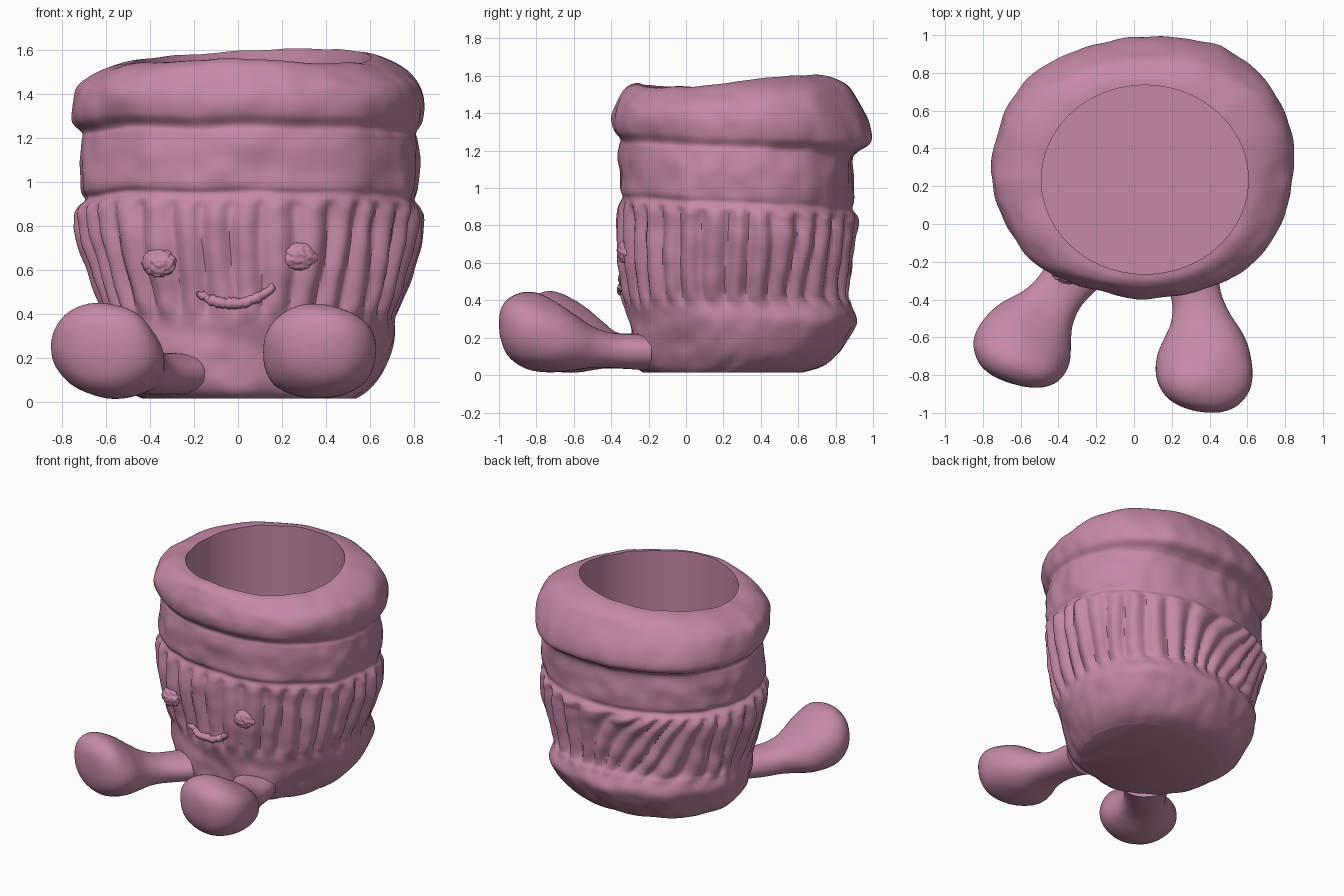
import bpy, bmesh, math, random
from mathutils import Vector, noise
from mathutils.bvhtree import BVHTree

if "Cube" in bpy.data.objects:
    bpy.data.objects.remove(bpy.data.objects["Cube"])

random.seed(4)
SEG = 288

clay = bpy.data.materials.new("pink_clay")
clay.diffuse_color = (0.56, 0.25, 0.39, 1)
clay.use_nodes = True
clay.node_tree.nodes["Principled BSDF"].inputs["Base Color"].default_value = clay.diffuse_color


def finish(obj, angle=50):
    obj.data.materials.append(clay)
    bpy.ops.object.select_all(action='DESELECT')
    obj.select_set(True)
    bpy.context.view_layer.objects.active = obj
    bpy.ops.object.shade_smooth_by_angle(angle=math.radians(angle))


def loft(name, rings):
    """Skin closed rings of equal length and cap both ends."""
    bm = bmesh.new()
    loops = [[bm.verts.new(p) for p in r] for r in rings]
    n = len(rings[0])
    for a, b in zip(loops, loops[1:]):
        for i in range(n):
            j = (i + 1) % n
            bm.faces.new((a[i], a[j], b[j], b[i]))
    bm.faces.new(loops[0][::-1])
    bm.faces.new(loops[-1])
    bmesh.ops.recalc_face_normals(bm, faces=bm.faces)
    me = bpy.data.meshes.new(name)
    bm.to_mesh(me)
    tree = BVHTree.FromBMesh(bm)
    bm.free()
    obj = bpy.data.objects.new(name, me)
    bpy.context.collection.objects.link(obj)
    finish(obj)
    return tree


def catmull(rows, u):
    i = min(int(u), len(rows) - 2)
    t = u - i
    p = [rows[max(0, min(len(rows) - 1, i + k))] for k in (-1, 0, 1, 2)]
    return [b + 0.5 * t * (c - a + t * (2*a - 5*b + 4*c - d + t * (3*(b - c) + d - a)))
            for a, b, c, d in zip(*p)]


def smooth(a, b, x):
    t = max(0, min(1, (x - a) / (b - a)))
    return t * t * (3 - 2 * t)


# Pot profile: height, left x, right x, front y, back y
ROWS = [
    (0.015, -.43, .52, -.22, .62), (0.05, -.50, .57, -.26, .73),
    (0.12, -.57, .63, -.285, .81), (0.22, -.61, .68, -.295, .87),
    (0.30, -.63, .71, -.305, .90), (0.38, -.62, .715, -.325, .875),
    (0.44, -.63, .73, -.335, .85), (0.60, -.68, .775, -.35, .87),
    (0.82, -.735, .815, -.36, .895), (0.91, -.735, .82, -.36, .90),
    (0.955, -.705, .80, -.35, .88), (1.0, -.725, .81, -.365, .885),
    (1.12, -.72, .82, -.36, .885), (1.22, -.705, .815, -.355, .875),
    (1.26, -.70, .81, -.355, .90), (1.31, -.75, .84, -.39, .97),
    (1.38, -.75, .845, -.40, .96), (1.45, -.72, .81, -.38, .91),
    (1.51, -.65, .73, -.345, .86), (1.545, -.56, .66, -.305, .79),
    (1.555, -.49, .605, -.265, .735)]


def pot_ring(row, lumps=True, exponent=2.1):
    z, x0, x1, y0, y1 = row
    ring = []
    for i in range(SEG):
        th = 2 * math.pi * i / SEG
        c, s = math.cos(th), math.sin(th)
        k = (abs(c) ** exponent + abs(s) ** exponent) ** (-1 / exponent)
        d = 0
        if lumps:
            # Vertical ribs that lean over at the back
            mask = smooth(.34, .46, z) * (1 - smooth(.88, .95, z))
            lean = 0.9 * math.exp(-((th - 1.95) / .5) ** 2)
            wob = 0.05 * noise.noise((c * 2.5, s * 2.5, z * 2))
            wave = math.cos(16 * (th + wob - lean * (z - .65)))
            d = mask * 0.02 * (2 * math.sqrt(wave * wave + .03) - 1.35)
            # Hand-shaped lumps and a fuller back right, fading at the hole edge
            fade = 1 - smooth(1.48, 1.555, z)
            d += fade * 0.024 * noise.noise((c * 2.2, s * 2.2, z * 3.5))
            d += fade * 0.010 * noise.noise((c * 6, s * 6, z * 9))
            d += fade * 0.045 * max(0, math.cos(th - .8)) ** 6
            d -= fade * 0.02 * max(0, -math.cos(th - .8)) ** 6 * smooth(.1, .4, z)
        # Dipping folds at the back and an uneven rim
        dip = smooth(.7, .95, z) * (1 - smooth(1.28, 1.45, z))
        rim = smooth(1.38, 1.53, z)
        dz = dip * (0.02 * noise.noise((c * 2, s * 2, 5)) - 0.035 * (1 + s))
        dz += rim * (0.035 * s * s * (1 if s > 0 else .2) - 0.012
                     + 0.042 * max(0, math.cos(th - .9)) ** 2 + 0.008 * math.sin(3 * th + .6)
                     + 0.012 * noise.noise((c * 3, s * 3, 2)))
        ring.append(((x0 + x1) / 2 + ((x1 - x0) / 2 + d) * k * c,
                     (y0 + y1) / 2 + ((y1 - y0) / 2 + d) * k * s, z + dz))
    return ring


# Pot with open cavity
steps = 7 * (len(ROWS) - 1)
rings = [pot_ring(catmull(ROWS, i / 7), exponent=2.1 - .1 * smooth(steps - 14, steps, i))
         for i in range(steps + 1)]
rings.append(pot_ring((0.14,) + ROWS[-1][1:], False, 2.0))
surface = loft("pot_body", rings)

# Leg profile: distance from toe, half width, bottom z, top z
LEG = [(0, .03, .25, .29), (.012, .10, .18, .36), (.05, .18, .10, .415),
       (.12, .235, .045, .445), (.21, .257, .02, .435), (.32, .245, .015, .385),
       (.42, .205, .025, .315), (.51, .16, .035, .255), (.62, .135, .04, .22),
       (.78, .15, .03, .22)]


def leg(name, toe, bend, hip):
    toe, bend, hip = Vector(toe), Vector(bend), Vector(hip)
    rings = []
    for i in range(5 * (len(LEG) - 1) + 1):
        t, w, lo, hi = catmull(LEG, i / 5)
        u = max(t, 0) / .78
        p = toe * (1 - u) ** 2 + bend * 2 * u * (1 - u) + hip * u * u
        side = ((bend - toe) * (1 - u) + (hip - bend) * u).normalized().orthogonal()
        ring = []
        for k in range(48):
            a = 2 * math.pi * k / 48
            c, s = math.cos(a), math.sin(a)
            q = (abs(c) ** 2.2 + abs(s) ** 2.2) ** (-1 / 2.2)
            v = p + side * w * q * c
            z = (lo + hi) / 2 + (hi - lo) / 2 * q * s
            n = 0.012 * noise.noise((v.x * 5, v.y * 5, z * 5))
            ring.append((v.x + n, v.y, max(0, z + n)))
        rings.append(ring)
    loft(name, rings)


# Two stubby legs with big feet
leg("left_leg", (-.665, -.84), (-.575, -.56), (-.27, -.205))
leg("right_leg", (.355, -.995), (.405, -.62), (.29, -.225))


def on_front(x, z):
    hit = surface.ray_cast(Vector((x, -2, z)), Vector((0, 1, 0)))[0]
    return hit if hit else Vector((x, -.35, z))


# Rough button eyes
for name, x, z in (("left_eye", -.36, .63), ("right_eye", .28, .66)):
    bpy.ops.mesh.primitive_ico_sphere_add(subdivisions=5, radius=1, location=on_front(x, z))
    eye = bpy.context.object
    eye.name = name
    for v in eye.data.vertices:
        v.co *= 1 + 0.16 * noise.noise(v.co * 3 + Vector((x * 9, 0, 0)))
    eye.scale = (.08, .045, .062)
    eye.rotation_euler.z = -.7 * (.05 - x)
    finish(eye, 60)

# Smile: a ragged tube following the pot front
curve = bpy.data.curves.new("mouth", 'CURVE')
curve.dimensions = '3D'
curve.bevel_depth = .026
curve.bevel_resolution = 3
curve.use_fill_caps = True
path = curve.splines.new('POLY')
N = 40
path.points.add(N - 1)
for i, p in enumerate(path.points):
    t = 2 * i / (N - 1) - 1
    hit = on_front(-.01 + .175 * t, .445 + .015 * t + .065 * t * t)
    p.co = (hit.x, hit.y * .5 - .172, hit.z + random.uniform(-.004, .004), 1)
    p.radius = random.uniform(.75, 1.15) * (1 - .45 * t ** 4)
mouth = bpy.data.objects.new("mouth", curve)
bpy.context.collection.objects.link(mouth)
curve.materials.append(clay)
